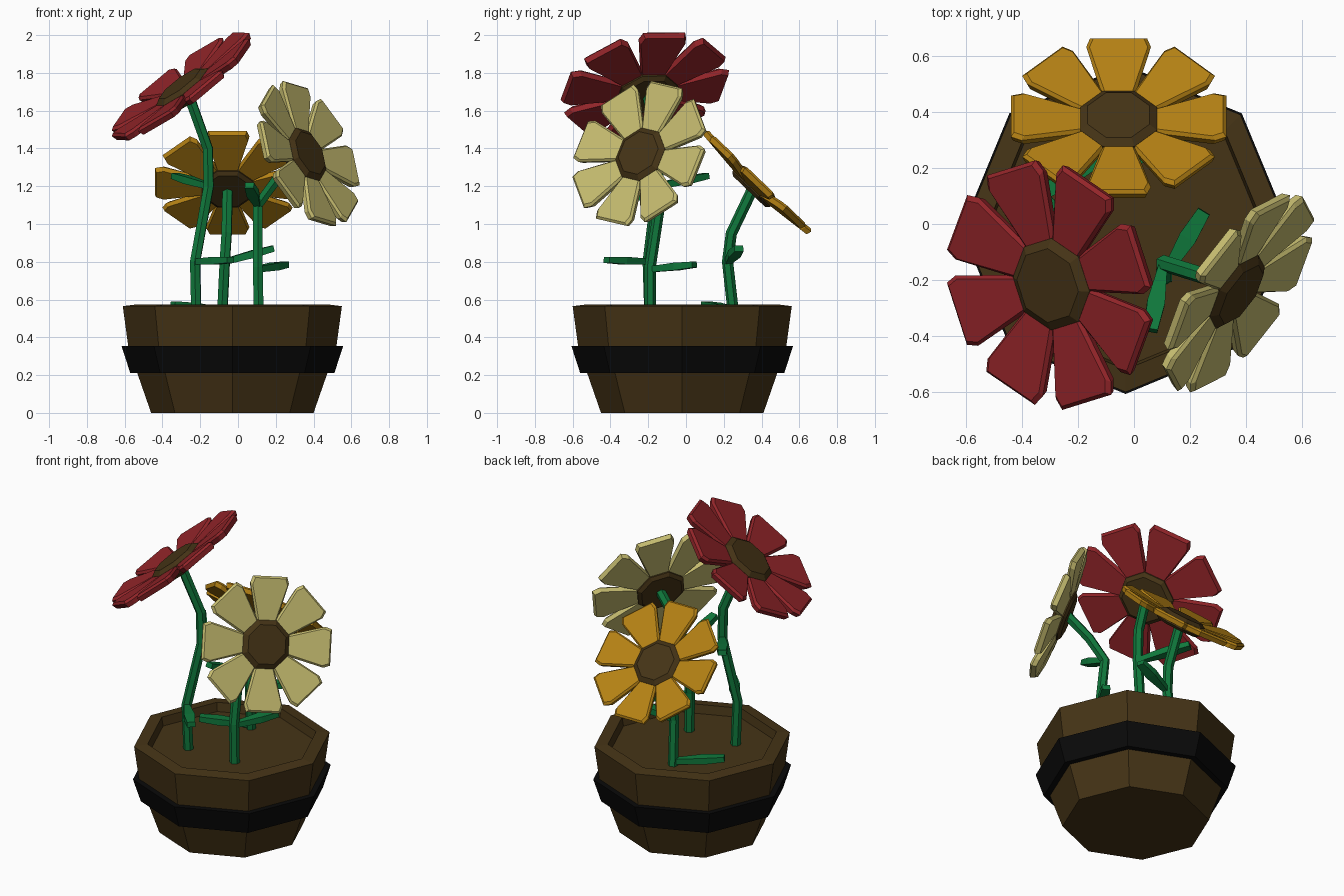
import bpy, bmesh, math
from mathutils import Vector, Matrix

if "Cube" in bpy.data.objects:
    bpy.data.objects.remove(bpy.data.objects["Cube"])


def material(name, r, g, b):
    m = bpy.data.materials.new(name)
    m.diffuse_color = (r, g, b, 1)
    m.use_nodes = True
    m.node_tree.nodes["Principled BSDF"].inputs["Base Color"].default_value = m.diffuse_color
    return m


BROWN = material("dark_brown", 0.060, 0.034, 0.008)
BLACK = material("black", 0.003, 0.003, 0.003)
GREEN = material("green", 0.005, 0.19, 0.045)
RED = material("red", 0.29, 0.018, 0.022)
YELLOW = material("yellow", 0.46, 0.22, 0.007)
CREAM = material("cream", 0.56, 0.50, 0.16)


def finish(bm, name, mat, matrix=None):
    bmesh.ops.recalc_face_normals(bm, faces=bm.faces)
    me = bpy.data.meshes.new(name)
    bm.to_mesh(me)
    bm.free()
    me.materials.append(mat)
    ob = bpy.data.objects.new(name, me)
    if matrix:
        ob.matrix_world = matrix
    bpy.context.collection.objects.link(ob)
    return ob


def lathe(bm, profile, phase=0.0, closed=False):
    """Eight-sided turned shape; open profiles get end caps."""
    rings = [[bm.verts.new((r * math.cos(phase + k * math.pi / 4),
                            r * math.sin(phase + k * math.pi / 4), z)) for k in range(8)]
             for r, z in profile]
    pairs = list(zip(rings, rings[1:]))
    if closed:
        pairs.append((rings[-1], rings[0]))
    else:
        bm.faces.new(rings[0])
        bm.faces.new(rings[-1])
    for a, b in pairs:
        for k in range(8):
            j = (k + 1) % 8
            bm.faces.new((a[k], a[j], b[j], b[k]))


# Pot with recessed soil, and its band
centre = Matrix.Translation((-0.03, -0.02, 0))
bm = bmesh.new()
lathe(bm, [(0.43, 0), (0.55, 0.345), (0.58, 0.565), (0.50, 0.575), (0.49, 0.52)])
finish(bm, "pot", BROWN, centre)
bm = bmesh.new()
lathe(bm, [(0.50, 0.21), (0.54, 0.21), (0.587, 0.355), (0.55, 0.355)], closed=True)
finish(bm, "pot_band", BLACK, centre)


def stem(name, points):
    cu = bpy.data.curves.new(name, 'CURVE')
    cu.dimensions = '3D'
    cu.bevel_depth = 0.03
    cu.bevel_resolution = 1
    cu.use_fill_caps = True
    sp = cu.splines.new('POLY')
    sp.points.add(len(points) - 1)
    for p, co in zip(sp.points, points):
        p.co = (*co, 1)
    sp.use_smooth = False
    cu.materials.append(GREEN)
    ob = bpy.data.objects.new(name, cu)
    bpy.context.collection.objects.link(ob)


def leaf(name, start, end):
    """Blade that widens from the stem to a blunt tip."""
    start, end = Vector(start), Vector(end)
    d = end - start
    side = d.cross(Vector((0, 0, 1))).normalized()
    up = side.cross(d).normalized()
    bm = bmesh.new()
    rings = []
    for t, w, h in ((0, 0.014, 0.016), (0.6, 0.032, 0.02), (1, 0.024, 0.016)):
        c = start + d * t
        rings.append([bm.verts.new(c + side * w * a + up * h * b)
                      for a, b in ((1, 1), (-1, 1), (-1, -1), (1, -1))])
    for a, b in zip(rings, rings[1:]):
        for k in range(4):
            j = (k + 1) % 4
            bm.faces.new((a[k], a[j], b[j], b[k]))
    bm.faces.new(rings[0])
    bm.faces.new(rings[-1])
    finish(bm, name, GREEN)


def flower(name, mat, location, normal, petal_dir, radius):
    """Eight cupped petals round an octagonal centre."""
    n = Vector(normal).normalized()
    u = Vector(petal_dir)
    u = (u - n * u.dot(n)).normalized()
    v = n.cross(u)
    frame = Matrix((u, v, n)).transposed().to_4x4()
    frame.translation = location
    outline = [(0.32, 0.15), (0.90, 0.30), (1.0, 0.265)]
    outline += [(r, -w) for r, w in reversed(outline)]
    bm = bmesh.new()
    for k in range(8):
        rot = Matrix.Rotation(k * math.pi / 4, 3, 'Z')
        layers = []
        for z, inset in ((-0.045, 0.02), (0.025, 0.0), (0.055, 0.03)):
            layers.append([bm.verts.new(rot @ Vector((
                (r - inset * (r > 0.5)) * radius,
                (w - math.copysign(inset, w)) * radius,
                (z + 0.10 * (r - 0.32)) * radius))) for r, w in outline])
        for a, b in zip(layers, layers[1:]):
            for i in range(6):
                j = (i + 1) % 6
                bm.faces.new((a[i], a[j], b[j], b[i]))
        bm.faces.new(layers[0])
        bm.faces.new(layers[-1])
    finish(bm, name + "_petals", mat, frame)
    bm = bmesh.new()
    lathe(bm, [(0.33 * radius, -0.10 * radius), (0.385 * radius, -0.06 * radius),
               (0.385 * radius, 0.06 * radius), (0.31 * radius, 0.11 * radius)], math.pi / 8)
    finish(bm, name + "_centre", BROWN, frame)


# Flower heads
flower("red_flower", RED, (-0.28, -0.21, 1.705), (-0.59, -0.20, 0.78), (0.29, 0.09, 0.27), 0.44)
flower("yellow_flower", YELLOW, (-0.055, 0.36, 1.20), (0, 0.69, 0.72), (0, 0.7, -0.7), 0.385)
flower("cream_flower", CREAM, (0.35, -0.23, 1.36), (0.77, -0.52, 0.37), (-0.08, 0.15, 0.37), 0.40)

# Stems
stem("red_stem", [(-0.22, -0.19, 0.49), (-0.227, -0.20, 0.80), (-0.155, -0.15, 1.20),
                  (-0.16, -0.15, 1.40), (-0.26, -0.20, 1.68)])
stem("yellow_stem", [(-0.085, 0.255, 0.49), (-0.07, 0.22, 0.80), (-0.06, 0.24, 0.95),
                     (-0.055, 0.35, 1.18)])
stem("cream_stem", [(0.11, -0.19, 0.49), (0.105, -0.19, 0.77), (0.105, -0.14, 1.10),
                    (0.20, -0.17, 1.23), (0.33, -0.21, 1.35)])

# Leaves
for name, a, b in (
        ("red_upper_leaf", (-0.155, -0.15, 1.20), (-0.335, 0.11, 1.255)),
        ("red_lower_leaf", (-0.227, -0.20, 0.80), (-0.04, -0.42, 0.81)),
        ("cream_lower_leaf", (0.105, -0.19, 0.76), (0.25, 0.045, 0.785)),
        ("cream_upper_leaf", (0.105, -0.14, 1.10), (0.06, -0.38, 1.205)),
        ("yellow_middle_leaf", (-0.07, 0.22, 0.80), (0.185, 0.28, 0.87)),
        ("yellow_base_leaf", (-0.085, 0.25, 0.545), (-0.345, 0.10, 0.575))):
    leaf(name, a, b)
